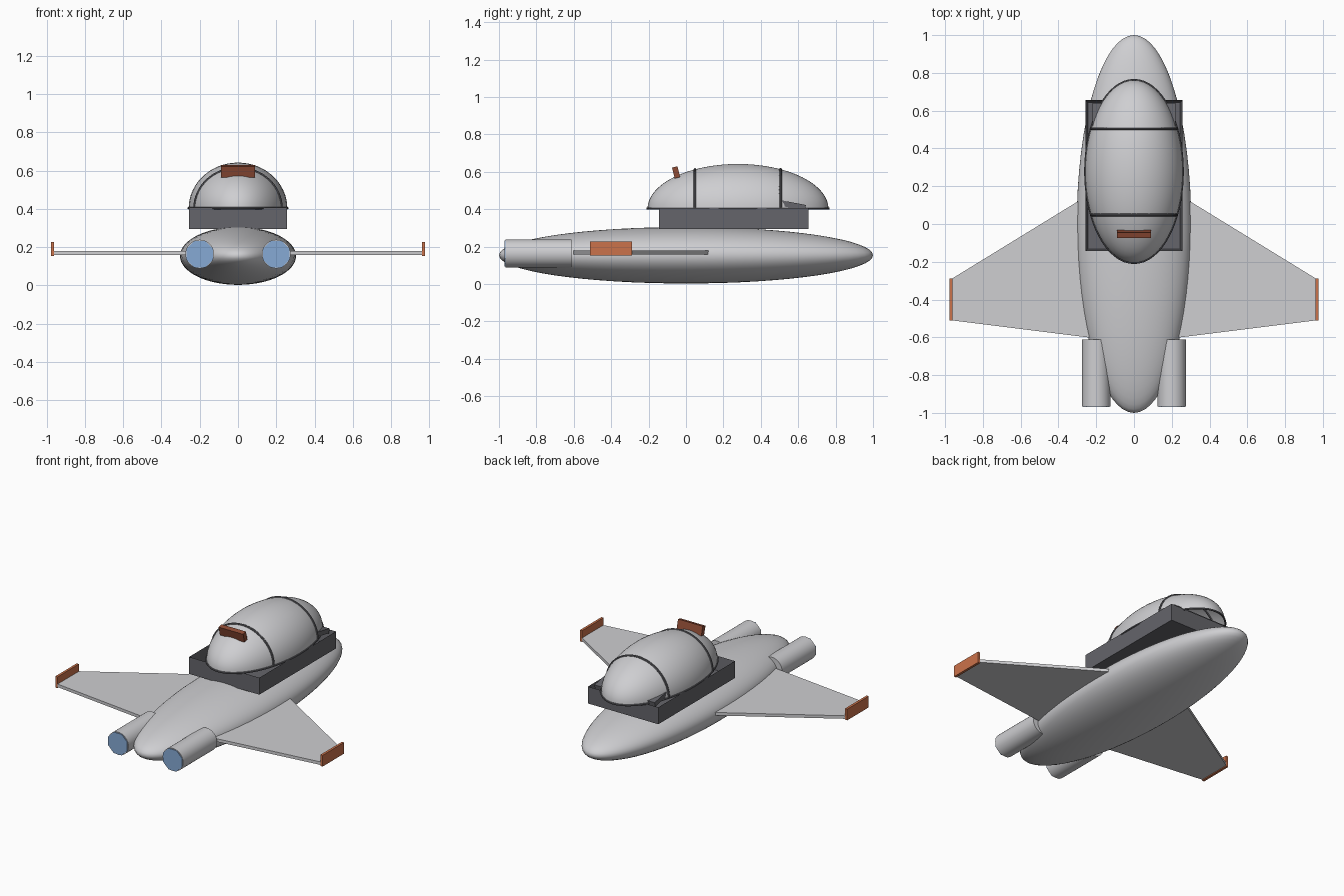
import bpy, bmesh
from math import pi, sin, cos, sqrt, radians

cube = bpy.data.objects.get("Cube")
if cube:
    bpy.data.objects.remove(cube, do_unlink=True)


def material(name, rgb):
    m = bpy.data.materials.new(name)
    m.use_nodes = True
    m.diffuse_color = (*rgb, 1)
    m.node_tree.nodes["Principled BSDF"].inputs["Base Color"].default_value = (*rgb, 1)
    return m


GREY = material("light grey", (0.62, 0.62, 0.64))
DARK = material("dark grey", (0.13, 0.13, 0.145))
ORANGE = material("orange", (0.60, 0.17, 0.07))
RED = material("dark red", (0.27, 0.07, 0.035))
BLUE = material("engine blue", (0.24, 0.40, 0.66))


def finish(name, mat, smooth=False):
    ob = bpy.context.object
    ob.name = name
    ob.data.materials.clear()
    ob.data.materials.append(mat)
    if smooth:
        bpy.ops.object.transform_apply(location=False, rotation=True, scale=True)
        bpy.ops.object.shade_smooth_by_angle(angle=radians(40))
    return ob


def box(name, mat, center, size, tilt=0):
    bpy.ops.mesh.primitive_cube_add(size=1, location=center, rotation=(radians(tilt), 0, 0))
    bpy.context.object.scale = size
    return finish(name, mat)


def ellipsoid(name, mat, center, radii):
    bpy.ops.mesh.primitive_uv_sphere_add(segments=64, ring_count=32, radius=1, location=center)
    bpy.context.object.scale = radii
    return finish(name, mat, True)


def cylinder(name, mat, center, radius, length, sides, turn=0):
    bpy.ops.mesh.primitive_cylinder_add(vertices=sides, radius=radius, depth=length,
                                        location=center, rotation=(pi / 2, turn, 0))
    return finish(name, mat, sides > 12)


def tube(name, mat, points, radius, closed=False):
    cu = bpy.data.curves.new(name, "CURVE")
    cu.dimensions = "3D"
    cu.bevel_depth = radius
    cu.bevel_resolution = 2
    sp = cu.splines.new("POLY")
    sp.points.add(len(points) - 1)
    for p, co in zip(sp.points, points):
        p.co = (*co, 1)
    sp.use_cyclic_u = closed
    ob = bpy.data.objects.new(name, cu)
    bpy.context.collection.objects.link(ob)
    bpy.ops.object.select_all(action="DESELECT")
    ob.select_set(True)
    bpy.context.view_layer.objects.active = ob
    bpy.ops.object.convert(target="MESH")
    return finish(name, mat, True)


# Fuselage
ellipsoid("fuselage", GREY, (0, 0, 0.154), (0.303, 1.0, 0.151))

# Cockpit tray: box with an inset, recessed top
tray = box("cockpit_tray", DARK, (0, 0.256, 0.351), (0.514, 0.8, 0.112))
bpy.ops.object.transform_apply(location=False, rotation=False, scale=True)
bm = bmesh.new()
bm.from_mesh(tray.data)
top = [f for f in bm.faces if f.normal.z > 0.9]
bmesh.ops.inset_region(bm, faces=top, thickness=0.018)
bmesh.ops.translate(bm, verts=top[0].verts, vec=(0, 0, -0.09))
bm.to_mesh(tray.data)
bm.free()

# Canopy dome: upper half of an ellipsoid, open below
CY, CZ, RX, RY, RZ = 0.278, 0.402, 0.258, 0.484, 0.24
dome = ellipsoid("canopy", GREY, (0, CY, CZ), (RX, RY, RZ))
bm = bmesh.new()
bm.from_mesh(dome.data)
bmesh.ops.delete(bm, geom=[v for v in bm.verts if v.co.z < -0.001], context="VERTS")
bm.to_mesh(dome.data)
bm.free()

# Canopy rim and hoops
ring = [2 * pi * i / 64 for i in range(64)]
tube("canopy_rim", DARK, [(RX * cos(a), CY + RY * sin(a), CZ + 0.002) for a in ring], 0.006, True)
for label, y in (("front", 0.048), ("rear", 0.505)):
    k = sqrt(1 - ((y - CY) / RY) ** 2)
    arc = [pi * i / 32 for i in range(33)]
    tube(label + "_canopy_hoop", DARK,
         [(RX * k * cos(a), y, CZ + RZ * k * sin(a)) for a in arc], 0.007)

# Dashboard and roof fin
box("dashboard", DARK, (0, 0.565, 0.422), (0.44, 0.15, 0.03), -11)
box("roof_fin", RED, (0, -0.053, 0.597), (0.18, 0.03, 0.06), 14)

# Wings, wing tips and engines on both sides
for side, s in (("left", 1), ("right", -1)):
    outline = [(0.15, 0.21), (0.965, -0.29), (0.965, -0.51), (0.15, -0.612)]
    bm = bmesh.new()
    face = bm.faces.new([bm.verts.new((s * x, y, 0.159)) for x, y in outline])
    up = bmesh.ops.extrude_face_region(bm, geom=[face])["geom"]
    bmesh.ops.translate(bm, verts=[g for g in up if isinstance(g, bmesh.types.BMVert)],
                        vec=(0, 0, 0.02))
    bmesh.ops.recalc_face_normals(bm, faces=bm.faces)
    me = bpy.data.meshes.new(side + "_wing")
    bm.to_mesh(me)
    bm.free()
    me.materials.append(GREY)
    bpy.context.collection.objects.link(bpy.data.objects.new(side + "_wing", me))

    box(side + "_wing_tip", ORANGE, (s * 0.969, -0.4, 0.19), (0.016, 0.224, 0.074))
    cylinder(side + "_engine", GREY, (s * 0.2, -0.788, 0.164), 0.075, 0.354, 32)
    cylinder(side + "_engine_disc", BLUE, (s * 0.2, -0.966, 0.164), 0.075, 0.008, 8, pi / 8)
